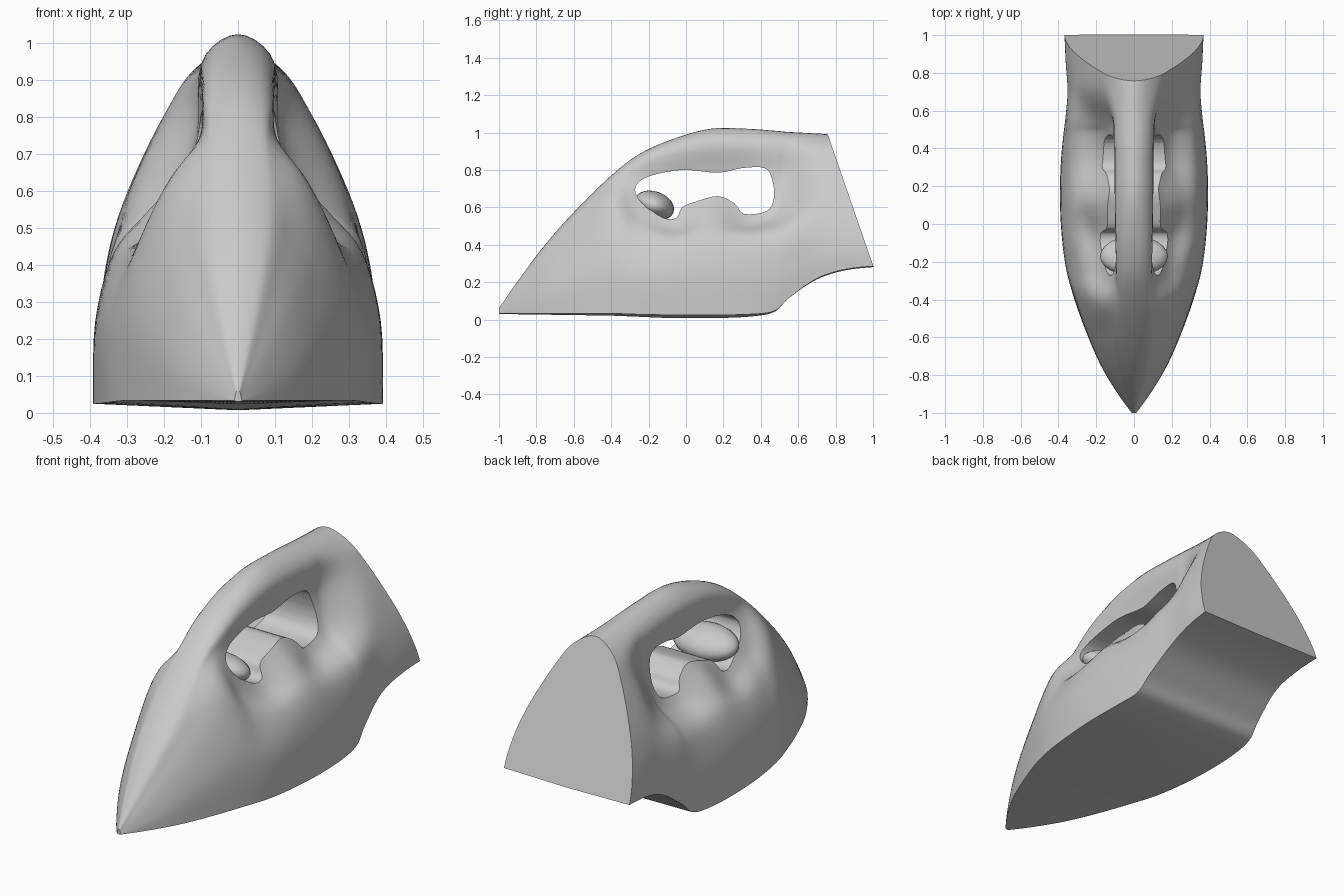
import bpy, bmesh
from mathutils import Vector

if "Cube" in bpy.data.objects:
    bpy.data.objects.remove(bpy.data.objects["Cube"])


def spline(pts, steps, closed=False):
    """Catmull-Rom curve through points."""
    p = [Vector(q) for q in pts]
    n = len(p)
    out = []
    for i in range(n if closed else n - 1):
        def at(k):
            return p[k % n] if closed else p[min(max(k, 0), n - 1)]
        a, b, c, d = at(i - 1), at(i), at(i + 1), at(i + 2)
        for s in range(steps):
            t = s / steps
            out.append(0.5 * (2 * b + (c - a) * t + (2 * a - 5 * b + 4 * c - d) * t**2
                              + (3 * b - a - 3 * c + d) * t**3))
    if not closed:
        out.append(p[-1])
    return out


def make_object(name, bm):
    bmesh.ops.recalc_face_normals(bm, faces=bm.faces)
    me = bpy.data.meshes.new(name)
    bm.to_mesh(me)
    bm.free()
    ob = bpy.data.objects.new(name, me)
    bpy.context.collection.objects.link(ob)
    return ob


def smooth(ob, angle=0.6):
    bpy.ops.object.select_all(action='DESELECT')
    ob.select_set(True)
    bpy.context.view_layer.objects.active = ob
    bpy.ops.object.shade_smooth_by_angle(angle=angle)


# Each section: y, bottom centre z, half outline (x, z) from base edge up, top z
# The nose keeps a rounded ridge of constant width that runs on into the handle
sections = []
for y, w, zt in [(-1, .012, .06), (-.9, .085, .205), (-.75, .175, .405), (-.58, .25, .595), (-.4, .315, .77)]:
    nose = [(w, 0), (.97 * w, .35), (.79 * w, .63), (.58 * w, .82),
            (min(.1, .42 * w), .94), (min(.065, .22 * w), .985)]
    sections.append((y, .03 - .015 * (y + 1), [(x, max(.033, zt * f)) for x, f in nose], zt))
sections += [
    (-.25, .015, [(.355, .028), (.35, .25), (.28, .44), (.18, .57), (.105, .74), (.085, .85)], .885),
    (-.07, .008, [(.38, .025), (.376, .26), (.315, .425), (.2, .51), (.09, .70), (.095, .91)], .965),
    (.13, .008, [(.392, .025), (.386, .25), (.335, .435), (.24, .55), (.085, .73), (.1, .94)], 1.02),
    (.33, .015, [(.387, .028), (.38, .25), (.325, .44), (.19, .53), (.09, .73), (.1, .94)], 1.02),
    (.47, .04, [(.372, .045), (.37, .25), (.325, .455), (.18, .56), (.11, .75), (.1, .94)], 1.01),
    (.55, .115, [(.362, .115), (.362, .27), (.33, .47), (.2, .6), (.12, .77), (.1, .94)], 1.003),
    (.7, .215, [(.35, .22), (.35, .33), (.325, .49), (.265, .64), (.185, .8), (.115, .93)], .995),
    (.86, .265, [(.36, .27), (.36, .36), (.335, .49), (.285, .63), (.205, .8), (.12, .93)], .985),
    (1.06, .285, [(.372, .29), (.366, .36), (.338, .49), (.288, .63), (.205, .8), (.12, .93)], .98),
]

# Body shell: loft through the sections
rings = []
for y, zb, half, zt in sections:
    right = [(x, y, z) for x, z in half]
    left = [(-x, y, z) for x, z in reversed(half)]
    rings.append(spline(right + [(0, y, zt)] + left, 5) + [Vector((0, y, zb))])
columns = [spline(col, 6) for col in zip(*rings)]
bm = bmesh.new()
grid = [[bm.verts.new(v) for v in col] for col in columns]
for i in range(len(grid)):
    a, b = grid[i], grid[(i + 1) % len(grid)]
    for j in range(len(a) - 1):
        bm.faces.new((a[j], b[j], b[j + 1], a[j + 1]))
bm.faces.new([c[0] for c in grid])

# Sloping heel plate: slice the back off and cap it
bmesh.ops.bisect_plane(bm, geom=bm.verts[:] + bm.edges[:] + bm.faces[:],
                       plane_co=(0, 1, .29), plane_no=(0, .68, .235), clear_outer=True)
bmesh.ops.contextual_create(bm, geom=[e for e in bm.edges if e.is_boundary])
body = make_object("iron_body", bm)

# Hand opening cutter, its lower edge follows the water tank hump
outline = [(-.27, .71), (-.2, .765), (-.02, .80), (.17, .785), (.3, .81), (.42, .81), (.46, .75),
           (.47, .65), (.43, .58), (.31, .565), (.26, .62), (.17, .66), (.05, .63), (-.02, .60),
           (-.05, .545), (-.11, .54), (-.18, .58), (-.25, .64)]
bm = bmesh.new()
loop = spline([(0, y, z) for y, z in outline], 4, True)
f = bm.faces.new([bm.verts.new((-.6, v.y, v.z)) for v in loop])
ext = bmesh.ops.extrude_face_region(bm, geom=[f])
bmesh.ops.translate(bm, vec=(1.2, 0, 0), verts=[g for g in ext['geom'] if isinstance(g, bmesh.types.BMVert)])
cutter = make_object("hand_opening_cutter", bm)
cutter.hide_render = True
mod = body.modifiers.new("hand_opening", 'BOOLEAN')
mod.operation = 'DIFFERENCE'
mod.solver = 'EXACT'
mod.object = cutter
bpy.context.view_layer.objects.active = body
bpy.ops.object.modifier_apply(modifier=mod.name)
bpy.data.objects.remove(cutter)
smooth(body)

# Steam button lump inside the front of the opening
bpy.ops.mesh.primitive_uv_sphere_add(segments=24, ring_count=12, location=(0, -.17, .61))
button = bpy.context.object
button.name = "steam_button"
button.scale = (.18, .11, .075)
button.rotation_euler = (-.35, 0, 0)
smooth(button)
